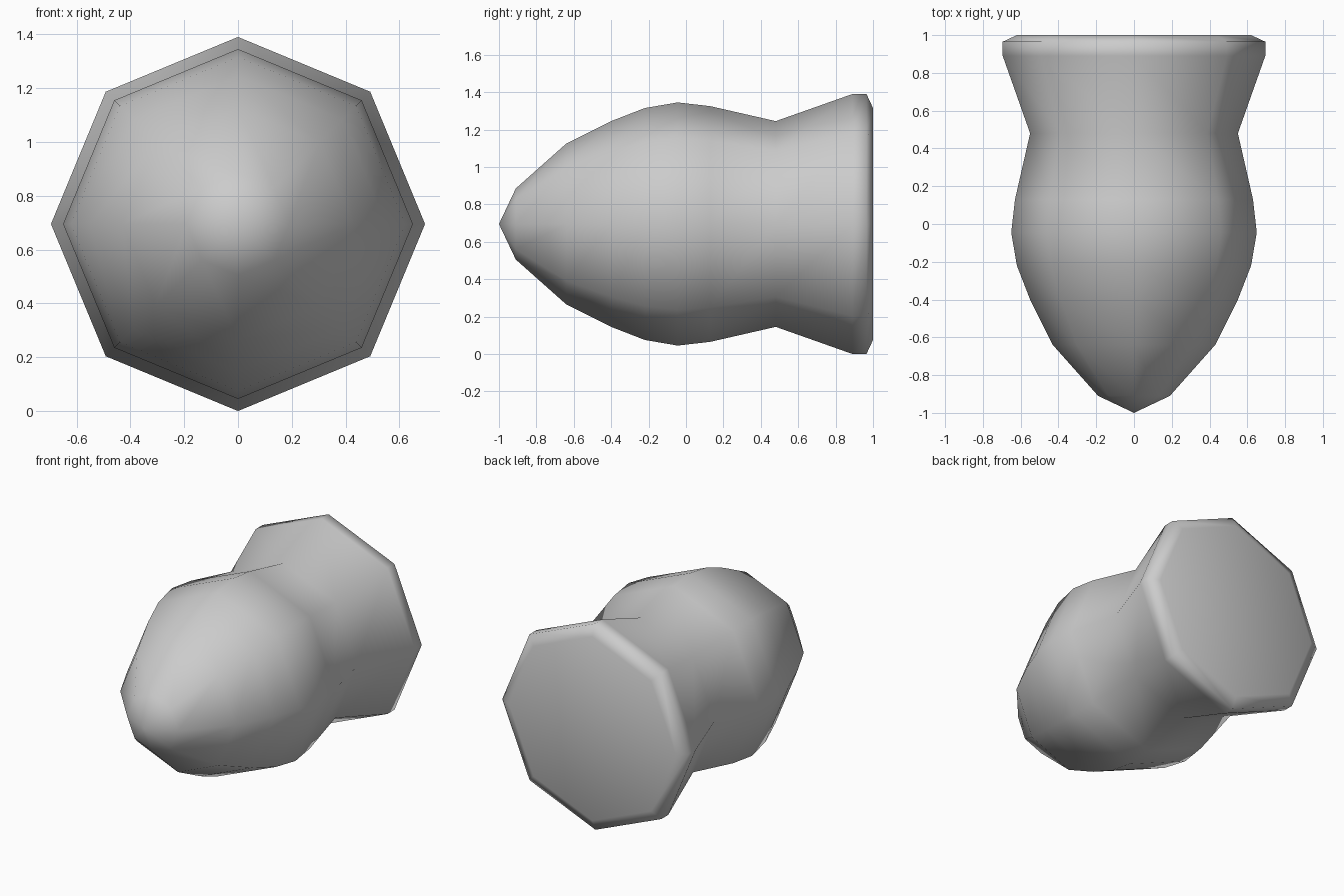
import bpy, bmesh
from math import sin, cos, pi

if "Cube" in bpy.data.objects:
    bpy.data.objects.remove(bpy.data.objects["Cube"])

SIDES = 8
AXIS_Z = 0.695

# Lathe profile along y: (y, radius), from pointed nose to flared base
profile = [(-0.91, 0.19), (-0.64, 0.43), (-0.40, 0.55), (-0.22, 0.62),
           (-0.045, 0.65), (0.13, 0.63), (0.48, 0.55),
           (0.89, 0.695), (0.965, 0.695), (1.0, 0.62)]

bm = bmesh.new()
rings = [[bm.verts.new((r * cos(2 * pi * i / SIDES), y, AXIS_Z + r * sin(2 * pi * i / SIDES)))
          for i in range(SIDES)] for y, r in profile]

# Side walls
for a, b in zip(rings, rings[1:]):
    for i in range(SIDES):
        j = (i + 1) % SIDES
        bm.faces.new((a[i], a[j], b[j], b[i]))

# Nose point and flat base cap
tip = bm.verts.new((0, -1, AXIS_Z))
for i in range(SIDES):
    bm.faces.new((tip, rings[0][(i + 1) % SIDES], rings[0][i]))
bm.faces.new(rings[-1])

bmesh.ops.recalc_face_normals(bm, faces=bm.faces[:])
for f in bm.faces:
    f.smooth = True

mesh = bpy.data.meshes.new("bullet_body")
bm.to_mesh(mesh)
bm.free()
body = bpy.data.objects.new("bullet_body", mesh)
bpy.context.collection.objects.link(body)
